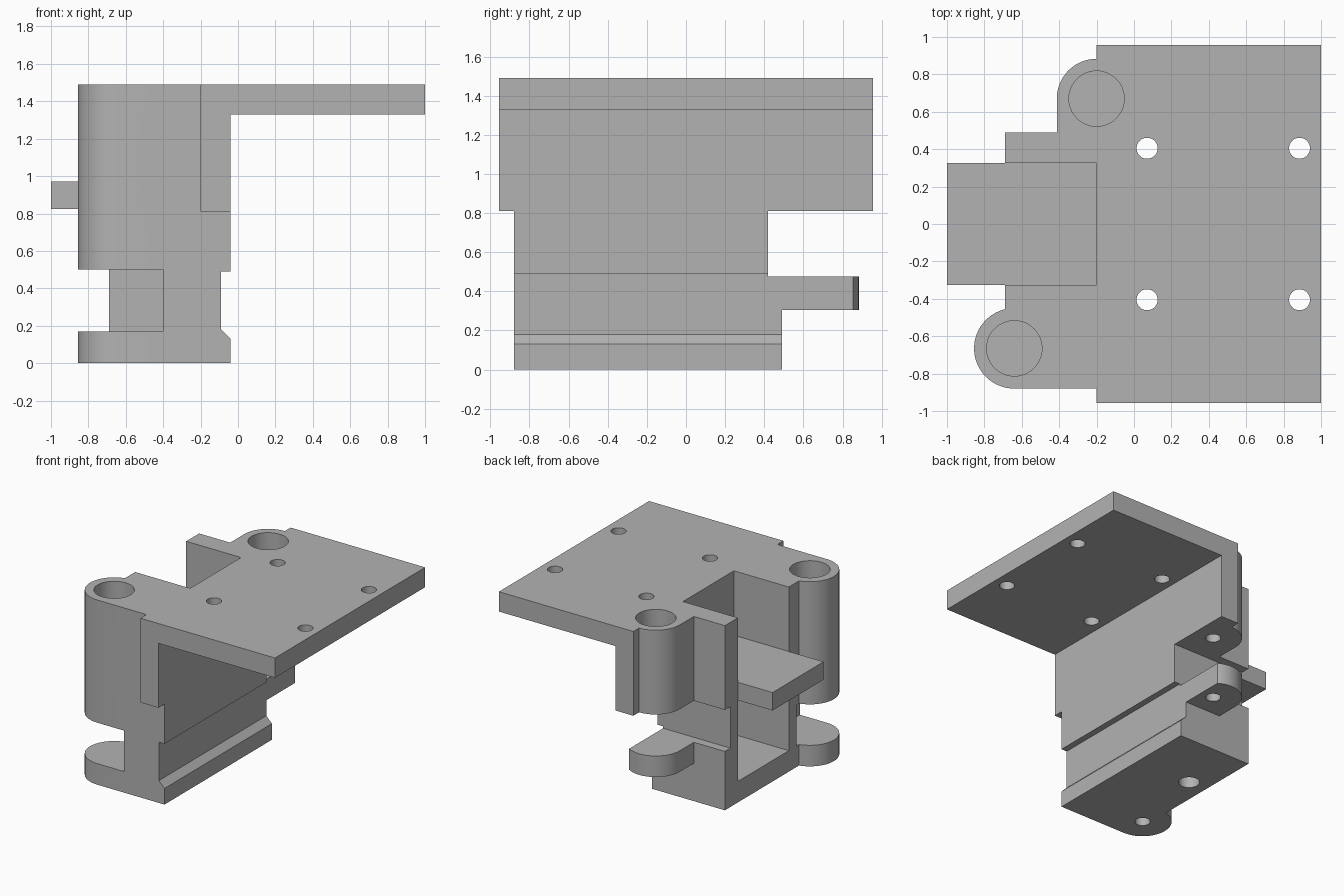
import bpy, bmesh, math

cube = bpy.data.objects.get("Cube")
if cube:
    bpy.data.objects.remove(cube, do_unlink=True)

grey = bpy.data.materials.new("plain_grey")
grey.use_nodes = True
GREY = (0.45, 0.45, 0.45, 1)
grey.diffuse_color = GREY
grey.node_tree.nodes["Principled BSDF"].inputs["Base Color"].default_value = GREY


def prism(name, outline, low, high, axis="z"):
    """Extrude a flat outline along z, or an x-z outline along y."""
    bm = bmesh.new()
    place = (lambda a, b: (a, b, low)) if axis == "z" else (lambda a, b: (a, low, b))
    face = bm.faces.new([bm.verts.new(place(a, b)) for a, b in outline])
    moved = bmesh.ops.extrude_face_region(bm, geom=[face])["geom"]
    shift = high - low
    bmesh.ops.translate(bm, vec=(0, 0, shift) if axis == "z" else (0, shift, 0),
                        verts=[g for g in moved if isinstance(g, bmesh.types.BMVert)])
    bmesh.ops.recalc_face_normals(bm, faces=bm.faces)
    mesh = bpy.data.meshes.new(name)
    bm.to_mesh(mesh)
    bm.free()
    mesh.materials.append(grey)
    obj = bpy.data.objects.new(name, mesh)
    bpy.context.collection.objects.link(obj)
    return obj


def box(name, x0, x1, y0, y1, z0, z1):
    return prism(name, [(x0, y0), (x1, y0), (x1, y1), (x0, y1)], z0, z1)


def arc(center, r, start, end, steps=32):
    angles = [math.radians(start + (end - start) * i / steps) for i in range(steps + 1)]
    return [(center[0] + r * math.cos(a), center[1] + r * math.sin(a)) for a in angles]


def cylinder(name, center, r, z0, z1):
    return prism(name, arc(center, r, 0, 360, 48)[:-1], z0, z1)


def combine(part, operation):
    """Join a part to the bracket, or cut it away, then discard it."""
    mod = bracket.modifiers.new(part.name, "BOOLEAN")
    mod.operation, mod.solver, mod.object = operation, "EXACT", part
    bpy.context.view_layer.objects.active = bracket
    bpy.ops.object.modifier_apply(modifier=mod.name)
    bpy.data.objects.remove(part, do_unlink=True)


def add(part):
    combine(part, "UNION")


def cut(part):
    combine(part, "DIFFERENCE")


FRONT = (-0.64, -0.665)
REAR = (-0.2, 0.67)
R = 0.213
TOP = 1.49

# Main block with the grooved outer side
profile = [(-0.69, 0), (-0.04, 0), (-0.04, 0.13), (-0.09, 0.18),
           (-0.09, 0.49), (-0.04, 0.49), (-0.04, TOP), (-0.69, TOP)]
bracket = prism("mounting_bracket", profile, -0.88, 0.49, "y")

# Recesses in the block sides
cut(box("rear_recess", -1, 0.2, 0.42, 1, 0.475, 0.81))
cut(box("front_recess", -1, -0.4, -1, -0.42, 0.17, 0.5))
cut(box("corner_relief", -1, -0.64, -1, -0.665, -0.1, 2))

# Upright wall and top plate, made as one L section
ell = [(-0.2, 0.81), (-0.04, 0.81), (-0.04, 1.33), (1, 1.33), (1, TOP), (-0.2, TOP)]
add(prism("wall_and_plate", ell, -0.957, 0.957, "y"))

# Front boss and the lug below it
front_outline = arc(FRONT, FRONT[1] + 0.88, 90, 270) + [(-0.45, -0.88), (-0.45, -0.45)]
add(prism("front_boss", front_outline, 0.5, TOP))
add(prism("front_lug", front_outline, 0, 0.17))

# Rear boss and its clipped lug
edge = REAR[0] - R
add(prism("rear_boss", arc(REAR, R, 90, 180) + [(edge, 0.45), (-0.1, 0.45), (-0.1, 0.883)],
          0.81, TOP))
clip = math.degrees(math.acos(0.11 / R))
add(prism("rear_lug", arc(REAR, R, clip, 180) + [(edge, 0.45), (-0.09, 0.45)], 0.305, 0.475))

# Pockets above and below the shelf, then the shelf tip
cut(box("upper_pocket", -1.1, -0.2, -0.325, 0.325, 0.97, 2))
cut(box("lower_pocket", -1.1, -0.2, -0.325, 0.325, 0.17, 0.825))
add(box("shelf_tip", -1, -0.5, -0.325, 0.325, 0.825, 0.97))

# Wide sockets in the boss tops
cut(cylinder("front_socket", FRONT, 0.148, 0.65, 1.6))
cut(cylinder("rear_socket", REAR, 0.148, 0.96, 1.6))

# Blind holes in the undersides
for center, r, base in ((FRONT, 0.056, 0), (FRONT, 0.056, 0.5), (REAR, 0.056, 0.305),
                        (REAR, 0.056, 0.81), ((-0.53, 0), 0.077, 0)):
    cut(cylinder("blind_hole", center, r, base - 0.05, base + 0.1))

# Plate mounting holes
for x in (0.07, 0.885):
    for y in (-0.405, 0.405):
        cut(cylinder("plate_hole", (x, y), 0.056, 1.2, 1.6))

bpy.ops.object.select_all(action="DESELECT")
bracket.select_set(True)
bpy.context.view_layer.objects.active = bracket
bpy.ops.object.shade_smooth_by_angle(angle=math.radians(25))
